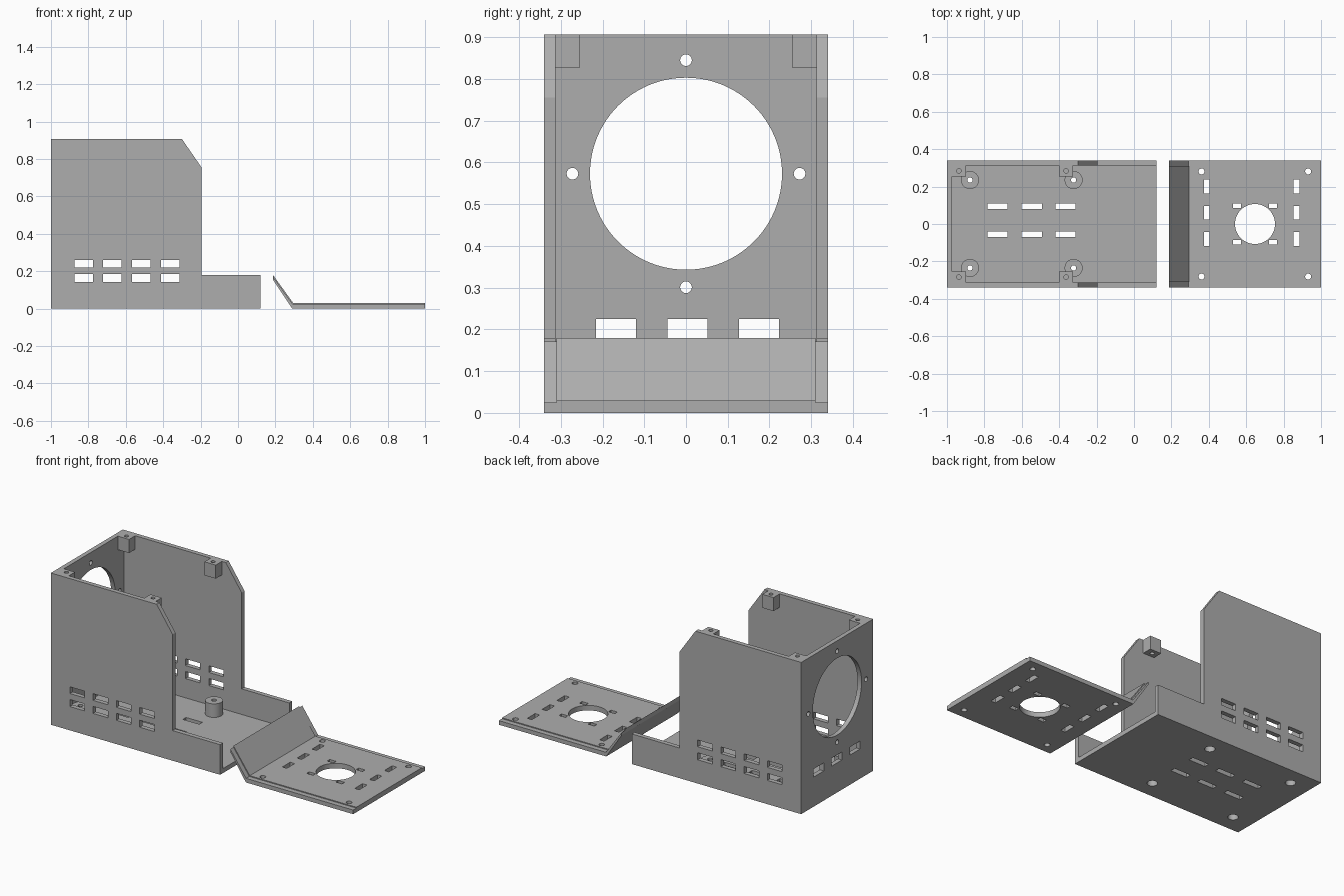
import bpy, bmesh, math
from mathutils import Matrix, Vector

cube = bpy.data.objects.get("Cube")
if cube:
    bpy.data.objects.remove(cube, do_unlink=True)

grey = bpy.data.materials.new("plain grey")
grey.use_nodes = True
grey.diffuse_color = (0.42, 0.42, 0.42, 1)
grey.node_tree.nodes["Principled BSDF"].inputs["Base Color"].default_value = (0.42, 0.42, 0.42, 1)


def box(bm, x, y, z):
    size = Vector((x[1] - x[0], y[1] - y[0], z[1] - z[0]))
    mid = Vector((x[0] + x[1], y[0] + y[1], z[0] + z[1])) / 2
    bmesh.ops.create_cube(bm, size=1, matrix=Matrix.Translation(mid) @ Matrix.Diagonal((*size, 1)))


def rod(bm, centre, r, length, axis="Z", sides=24):
    turn = Matrix.Rotation(math.pi / 2, 4, "Y") if axis == "X" else Matrix()
    bmesh.ops.create_cone(bm, cap_ends=True, segments=sides, radius1=r, radius2=r,
                          depth=length, matrix=Matrix.Translation(centre) @ turn)


def prism(bm, profile, y0, y1):
    face = bm.faces.new([bm.verts.new((x, y0, z)) for x, z in profile])
    top = bmesh.ops.extrude_face_region(bm, geom=[face])["geom"]
    bmesh.ops.translate(bm, vec=(0, y1 - y0, 0),
                        verts=[v for v in top if isinstance(v, bmesh.types.BMVert)])


def finish(bm, name):
    bmesh.ops.recalc_face_normals(bm, faces=bm.faces)
    mesh = bpy.data.meshes.new(name)
    bm.to_mesh(mesh)
    bm.free()
    mesh.materials.append(grey)
    obj = bpy.data.objects.new(name, mesh)
    bpy.context.collection.objects.link(obj)
    return obj


def cut(obj, *cutters):
    for c in cutters:
        c.hide_render = True
        mod = obj.modifiers.new("cut", "BOOLEAN")
        mod.operation, mod.solver, mod.object = "DIFFERENCE", "EXACT", c
    bpy.context.view_layer.update()
    solid = obj.evaluated_get(bpy.context.evaluated_depsgraph_get())
    mesh = bpy.data.meshes.new_from_object(solid)
    obj.modifiers.clear()
    obj.data = mesh


def smooth(obj):
    bpy.ops.object.select_all(action="DESELECT")
    obj.select_set(True)
    bpy.context.view_layer.objects.active = obj
    bpy.ops.object.shade_smooth_by_angle(angle=math.radians(30))


W, INNER, T, TOP = 0.34, 0.313, 0.027, 0.907
posts = [(x, y) for x in (-0.877, -0.323) for y in (-0.235, 0.235)]

# Housing: side silhouette, hollowed from above
bm = bmesh.new()
prism(bm, [(-1, 0), (0.12, 0), (0.12, 0.18), (-0.195, 0.18), (-0.195, 0.755),
           (-0.3, TOP), (-1, TOP)], -W, W)
housing = finish(bm, "housing")

bm = bmesh.new()
box(bm, (T - 1, 1), (-INNER, INNER), (T, 2))
hollow = finish(bm, "hollow_cutter")

# Side vents, end wall openings and floor slots
bm = bmesh.new()
for x in (-0.825, -0.672, -0.518, -0.363):
    for z in ((0.142, 0.184), (0.22, 0.26)):
        for y in (-W, W):
            box(bm, (x - 0.049, x + 0.049), (y - 0.1, y + 0.1), z)
rod(bm, (-1, 0, 0.573), 0.23, 0.2, "X", 96)
for i in range(4):
    a = i * math.pi / 2
    rod(bm, (-1, 0.272 * math.cos(a), 0.573 + 0.272 * math.sin(a)), 0.014, 0.2, "X")
for y in (-0.168, 0.004, 0.175):
    box(bm, (-1.1, -0.9), (y - 0.048, y + 0.048), (0.177, 0.225))
for x in (-0.73, -0.547, -0.366):
    for y in (-0.055, 0.094):
        box(bm, (x - 0.054, x + 0.054), (y - 0.015, y + 0.015), (-0.1, 0.1))
vents = finish(bm, "vent_cutter")

# Screw shafts and wider recesses under the standoffs
bm = bmesh.new()
for x, y in posts:
    rod(bm, (x, y, 0.1), 0.014, 0.5)
shafts = finish(bm, "shaft_cutter")
bm = bmesh.new()
for x, y in posts:
    rod(bm, (x, y, 0), 0.028, 0.11)
recesses = finish(bm, "recess_cutter")
cut(housing, hollow, vents, shafts, recesses)

# Standoffs on the floor
bm = bmesh.new()
for x, y in posts:
    rod(bm, (x, y, (T + 0.108) / 2), 0.048, 0.108 - T, sides=48)
standoffs = finish(bm, "standoffs")
cut(standoffs, shafts, recesses)

# Lid mounting blocks at the top of the side walls
bm, holes = bmesh.new(), bmesh.new()
for x in (-0.936, -0.363):
    for s in (-1, 1):
        box(bm, (x - 0.037, x + 0.037), sorted((s * 0.255, s * INNER)), (0.826, TOP))
        rod(holes, (x, s * 0.284, 0.87), 0.012, 0.3)
blocks = finish(bm, "mounting_blocks")
block_holes = finish(holes, "block_hole_cutter")
cut(blocks, block_holes)

# Lid: flat plate with a sloping lip
bm = bmesh.new()
prism(bm, [(0.187, 0.18), (0.295, 0.03), (1, 0.03), (1, 0), (0.29, 0), (0.187, 0.155)], -W, W)
lid = finish(bm, "lid")

# Shallow rebates along both lid edges
bm = bmesh.new()
for s in (-1, 1):
    prism(bm, [(0.08, 0.321), (0.292, 0.0245), (1.1, 0.0245), (1.1, 0.5), (0.08, 0.5)],
          s * 0.31, s * 0.5)
rebates = finish(bm, "rebate_cutter")

# Lid openings: round port, fixing slots, vents and corner holes
bm = bmesh.new()
rod(bm, (0.647, 0, 0), 0.107, 0.2, sides=64)
for sx in (-1, 1):
    for s in (-1, 1):
        box(bm, (0.647 + sx * 0.096 - 0.021, 0.647 + sx * 0.096 + 0.021),
            (s * 0.097 - 0.012, s * 0.097 + 0.012), (-0.1, 0.1))
        rod(bm, (0.646 + sx * 0.285, s * 0.281, 0), 0.016, 0.2)
for x in (0.39, 0.869):
    for y in (0.2, 0.06, -0.08):
        box(bm, (x - 0.015, x + 0.015), (y - 0.037, y + 0.037), (-0.1, 0.1))
openings = finish(bm, "opening_cutter")
cut(lid, rebates, openings)

for c in (hollow, vents, shafts, recesses, block_holes, rebates, openings):
    bpy.data.objects.remove(c, do_unlink=True)
for part in (housing, standoffs, blocks, lid):
    smooth(part)
